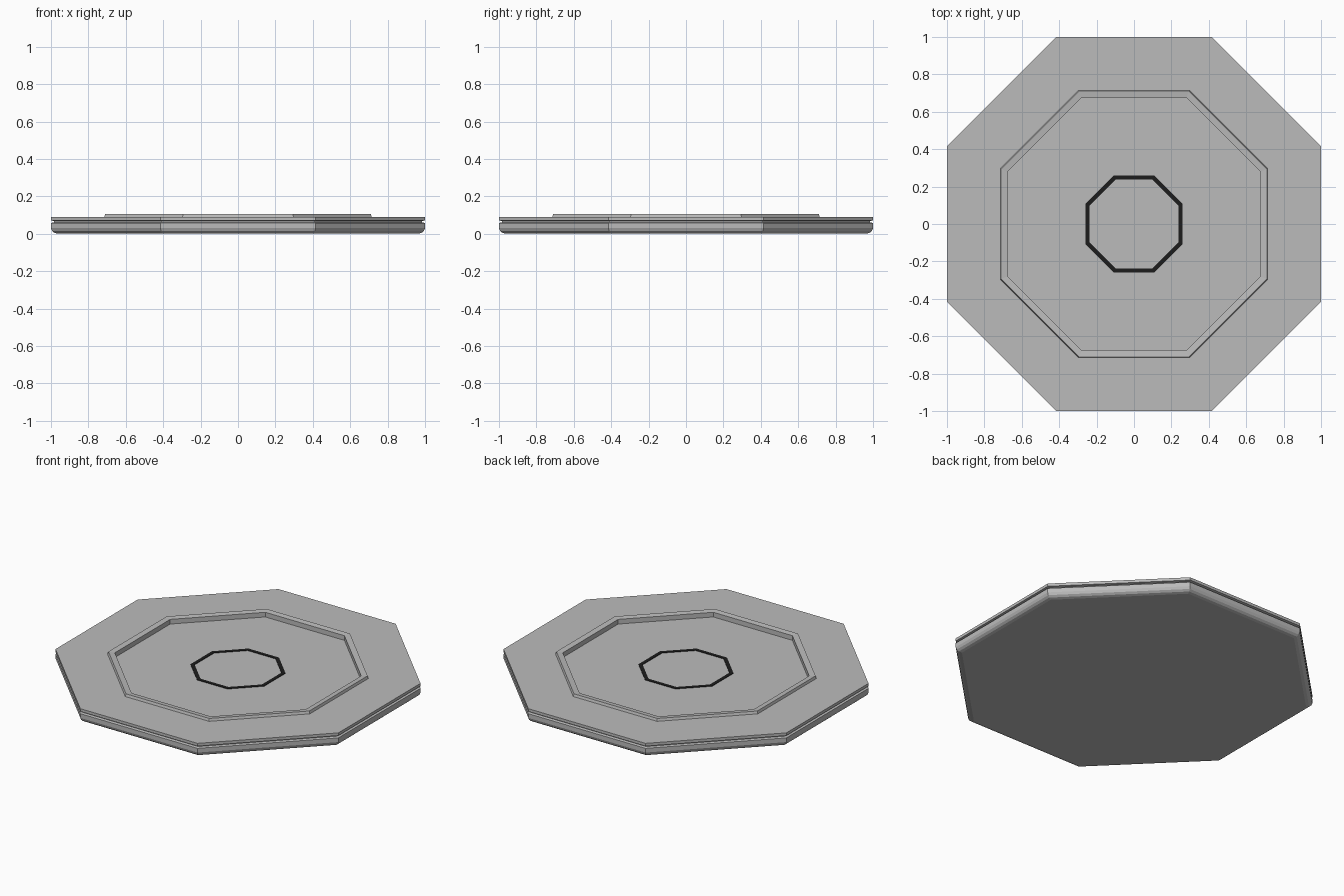
import bpy, bmesh, math

cube = bpy.data.objects.get("Cube")
if cube:
    bpy.data.objects.remove(cube, do_unlink=True)

SIDES = 8


def material(name, value):
    mat = bpy.data.materials.new(name)
    mat.use_nodes = True
    color = (value, value, value, 1)
    mat.diffuse_color = color
    mat.node_tree.nodes["Principled BSDF"].inputs["Base Color"].default_value = color
    return mat


def octagon_lathe(name, profile, mat, closed=False):
    """Sweep (apothem, z) points round an octagon with flat sides on the axes."""
    bm = bmesh.new()
    rings = []
    for apothem, z in profile:
        r = apothem / math.cos(math.pi / SIDES)
        angles = [(i + 0.5) * math.tau / SIDES for i in range(SIDES)]
        rings.append([bm.verts.new((r * math.cos(a), r * math.sin(a), z)) for a in angles])
    pairs = list(zip(rings, rings[1:]))
    if closed:
        pairs.append((rings[-1], rings[0]))
    else:
        bm.faces.new(rings[0])
        bm.faces.new(rings[-1])
    for low, high in pairs:
        for i in range(SIDES):
            j = (i + 1) % SIDES
            bm.faces.new((low[i], low[j], high[j], high[i]))
    bmesh.ops.recalc_face_normals(bm, faces=bm.faces)
    mesh = bpy.data.meshes.new(name)
    bm.to_mesh(mesh)
    bm.free()
    mesh.materials.append(mat)
    obj = bpy.data.objects.new(name, mesh)
    bpy.context.collection.objects.link(obj)
    return obj


grey = material("stone grey", 0.5)
black = material("black", 0.012)

# Platform: rounded base, side groove, upper slab, raised lip and sunken floor
octagon_lathe("platform", [
    (0.965, 0), (0.982, 0.005), (0.994, 0.015), (1.0, 0.03), (1.0, 0.057),
    (0.985, 0.061), (0.985, 0.068), (1.0, 0.071), (1.0, 0.089),
    (0.715, 0.089), (0.71, 0.105), (0.675, 0.101), (0.675, 0.071)], grey)

# Thin painted ring in the middle of the floor
octagon_lathe("centre_ring", [
    (0.238, 0.07), (0.26, 0.07), (0.26, 0.074), (0.238, 0.074)], black, closed=True)
